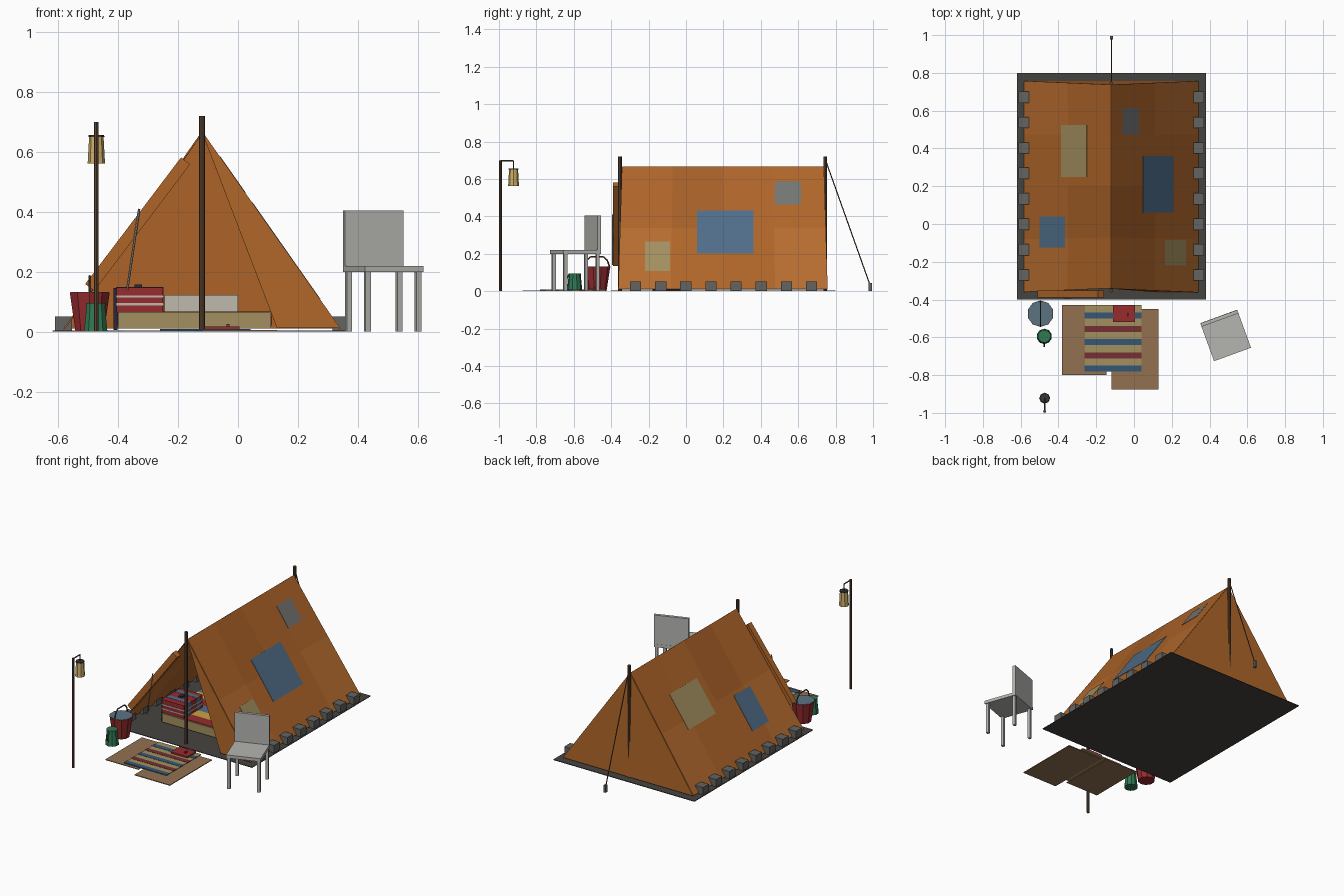
import bpy, bmesh, math
from mathutils import Vector

if "Cube" in bpy.data.objects:
    bpy.data.objects.remove(bpy.data.objects["Cube"])

COL = dict(cloth=(.43, .13, .022), cloth_dark=(.38, .115, .02), cloth_light=(.47, .15, .028),
           wood=(.105, .06, .035), sheet=(.062, .057, .051), stone=(.125, .125, .12),
           blue=(.08, .155, .25), tan=(.37, .28, .115), grey=(.175, .18, .17), red=(.31, .025, .028),
           green=(.03, .19, .085), mat=(.29, .165, .08), lamp=(.62, .42, .14), navy=(.02, .02, .04),
           white=(.52, .49, .42), yellow=(.6, .36, .06), water=(.105, .175, .225), cap=(.035, .035, .035),
           rug_red=(.18, .03, .035), rug_blue=(.035, .095, .18), rope=(.3, .28, .24), chair=(.46, .46, .44))


def mat(col):
    m = bpy.data.materials.get(col) or bpy.data.materials.new(col)
    m.diffuse_color = (*COL[col], 1)
    m.use_nodes = True
    m.node_tree.nodes["Principled BSDF"].inputs["Base Color"].default_value = m.diffuse_color
    return m


def finish(name, bm, col):
    bmesh.ops.recalc_face_normals(bm, faces=bm.faces)
    me = bpy.data.meshes.new(name)
    bm.to_mesh(me)
    bm.free()
    ob = bpy.data.objects.new(name, me)
    bpy.context.collection.objects.link(ob)
    me.materials.append(mat(col))
    return ob


def box(name, lo, hi, col):
    lo, hi = Vector(lo), Vector(hi)
    bm = bmesh.new()
    bmesh.ops.create_cube(bm, size=1)
    bmesh.ops.scale(bm, vec=hi - lo, verts=bm.verts)
    ob = finish(name, bm, col)
    ob.location = (lo + hi) / 2
    return ob


def cone(name, x, y, z0, z1, r0, r1, col, n=10):
    bm = bmesh.new()
    bmesh.ops.create_cone(bm, cap_ends=True, segments=n, radius1=r0, radius2=r1, depth=z1 - z0)
    ob = finish(name, bm, col)
    ob.location = (x, y, (z0 + z1) / 2)
    return ob


def rod(name, a, b, r, col, n=6):
    a, b = Vector(a), Vector(b)
    ob = cone(name, 0, 0, 0, (b - a).length, r, r, col, n)
    ob.rotation_mode = 'QUATERNION'
    ob.rotation_quaternion = (b - a).to_track_quat('Z', 'Y')
    ob.location = (a + b) / 2
    return ob


def panel(name, rows, col, thick=.005):
    # cloth sheet from rows of points
    bm = bmesh.new()
    vs = [[bm.verts.new(p) for p in row] for row in rows]
    for r, s in zip(vs, vs[1:]):
        for i in range(len(r) - 1):
            bm.faces.new((r[i], r[i + 1], s[i + 1], s[i]))
    ob = finish(name, bm, col)
    m = ob.modifiers.new('thickness', 'SOLIDIFY')
    m.thickness, m.offset = thick, 0
    return ob


def tri(name, pts, col='cloth'):
    bm = bmesh.new()
    bm.faces.new([bm.verts.new(p) for p in pts])
    ob = finish(name, bm, col)
    m = ob.modifiers.new('thickness', 'SOLIDIFY')
    m.thickness, m.offset = .005, 0


CX, TOP, SLOPE = -.12, .665, .655 / .46


def on_slope(x, y, lift=0):
    d = abs(x - CX)
    s = 1 if x > CX else -1
    return (x + s * lift * .82, y, TOP - d * SLOPE + lift * .57)


# ground sheet and tent slopes, with faded and darker cloth areas
box('ground_sheet', (-.62, -.40, 0), (.38, .80, .004), 'sheet')
for s, side in ((-1, 'left'), (1, 'right')):
    rows = []
    for t in (0, .5, 1):
        y0, y1 = -.34 - .02 * t, .735 + .02 * t
        rows.append([on_slope(CX + s * (.46 * t + 1e-5), y0 + (y1 - y0) * i / 4,
                              -.003 if t == .5 and i % 2 else 0) for i in range(5)])
    ob = panel(side + '_slope', rows, 'cloth')
    for c in ('cloth_dark', 'cloth_light'):
        ob.data.materials.append(mat(c))
    for f, k in zip(ob.data.polygons, (0, 1, 0, 0, 2, 0, 0, 2)):
        f.material_index = k
    # weights along the hem
    for i in range(8):
        x, y = CX + s * .463, -.27 + .1345 * i
        box(side + '_weight', (x - .028, y - .03, .004), (x + .028, y + .03, .051), 'stone')

# end walls and the tied-back door
tri('back_wall', [(CX, .735, TOP), (.34, .755, .01), (-.58, .755, .01)])
tri('right_door', [(CX, -.34, TOP), (.13, -.36, .012), (.34, -.36, .012)])
roll = box('rolled_left_door', (-.60, -.39, .34), (-.07, -.352, .378), 'cloth')
roll.rotation_euler = (0, -math.atan2(.423, .32), 0)
rod('door_tie', (-.33, -.392, .41), (-.37, -.392, .14), .004, 'rope')

# patches: x range, y range
for x0, x1, y0, y1, c in ((.046, .207, .06, .36, 'blue'), (-.063, .022, .475, .615, 'grey'),
                          (.162, .272, -.22, -.085, 'tan'), (-.383, -.248, .25, .525, 'tan'),
                          (-.497, -.363, -.125, .04, 'blue')):
    panel('patch', [[on_slope(x, y, .003) for y in (y0, y1)] for x in (x0, x1)], c, .002)

# poles, ridge and guy line
for n, y in (('front_pole', -.353), ('back_pole', .745)):
    rod(n, (CX, y, 0), (CX, y, .72), .0095, 'wood', 8)
rod('ridge_pole', (CX, -.353, .645), (CX, .745, .645), .006, 'wood')
rod('guy_line', (CX, .75, .69), (CX, .985, .03), .003, 'wood')
box('guy_stake', (CX - .008, .976, 0), (CX + .008, .995, .045), 'stone')

# bed with striped blanket, pillow and trunk
box('mattress', (-.40, -.20, .01), (.11, .56, .065), 'tan')
for i in range(8):
    y = -.19 + i * .07
    box('blanket_stripe', (-.402, y, .02), (.113, y + .07, .068), ('red', 'yellow', 'blue')[i % 3])
box('pillow', (-.245, .40, .065), (0, .54, .123), 'white')
box('trunk', (-.405, -.19, .065), (-.25, .0, .148), 'red')
for z in (.088, .114):
    box('trunk_band', (-.408, -.193, z), (-.247, .003, z + .007), 'white')
for y in (-.15, -.06):
    box('trunk_strap', (-.407, y, .066), (-.248, y + .03, .1495), 'blue')
box('trunk_side', (-.416, -.18, .005), (-.403, 0, .145), 'navy')
box('trunk_handle', (-.345, -.11, .148), (-.32, -.07, .157), 'navy')

# mats and striped rug
box('left_mat', (-.38, -.80, 0), (-.145, -.43, .004), 'mat')
box('right_mat', (-.12, -.875, 0), (.13, -.45, .005), 'mat')
box('rug', (-.26, -.78, .002), (.04, -.43, .008), 'tan')
for i in range(5):
    y = -.485 - .07 * i
    box('rug_stripe', (-.261, y - .016, .003), (.041, y + .016, .0095), ('rug_blue', 'rug_red')[i % 2])
box('red_tin', (-.112, -.52, .008), (.005, -.43, .017), 'red')
box('tin_knob', (-.038, -.49, .017), (-.028, -.47, .026), 'red')

# bucket with hoop handle
bx, by = -.495, -.475
cone('bucket', bx, by, 0, .13, .05, .07, 'red', 10)
cone('bucket_water', bx, by, .126, .1325, .067, .068, 'water', 10)
hoop = [(bx, by + .068 * dy, z) for dy, z in ((-1, .125), (-.8, .165), (-.5, .185), (.5, .185), (.8, .165), (1, .125))]
for a, b in zip(hoop, hoop[1:]):
    rod('bucket_handle', a, b, .004, 'wood')

# green can
cone('can', -.475, -.595, 0, .09, .041, .032, 'green')
cone('can_rim', -.475, -.595, .088, .096, .034, .034, 'green')
rod('can_handle', (-.475, -.648, .05), (-.475, -.625, .088), .004, 'wood')
rod('can_spout', (-.475, -.63, .03), (-.475, -.648, .05), .004, 'wood')

# lamp post and lantern
lx, ly = -.473, -.922
rod('lamp_post', (lx, -.992, 0), (lx, -.992, .70), .008, 'wood', 8)
rod('lamp_arm', (lx, -.992, .697), (lx, ly, .697), .004, 'wood')
rod('lamp_hook', (lx, ly, .697), (lx, ly, .65), .003, 'wood')
cone('lantern_body', lx, ly, .562, .652, .029, .024, 'lamp', 8)
cone('lantern_cap', lx, ly, .65, .657, .027, .026, 'cap', 8)

# chair, turned on the spot
hub = bpy.data.objects.new('chair_pivot', None)
bpy.context.collection.objects.link(hub)
hub.location, hub.rotation_euler = (.485, -.59, 0), (0, 0, math.radians(20))
parts = [box('chair_seat', (-.104, -.107, .2), (.104, .107, .22), 'chair'),
         box('chair_back', (-.104, .087, .22), (.104, .106, .405), 'chair')]
for sx in (-1, 1):
    for sy in (-1, 1):
        x, y = sx * .09, sy * .092
        parts.append(box('chair_leg', (x - .009, y - .009, 0), (x + .009, y + .009, .2), 'chair'))
for p in parts:
    p.parent = hub
